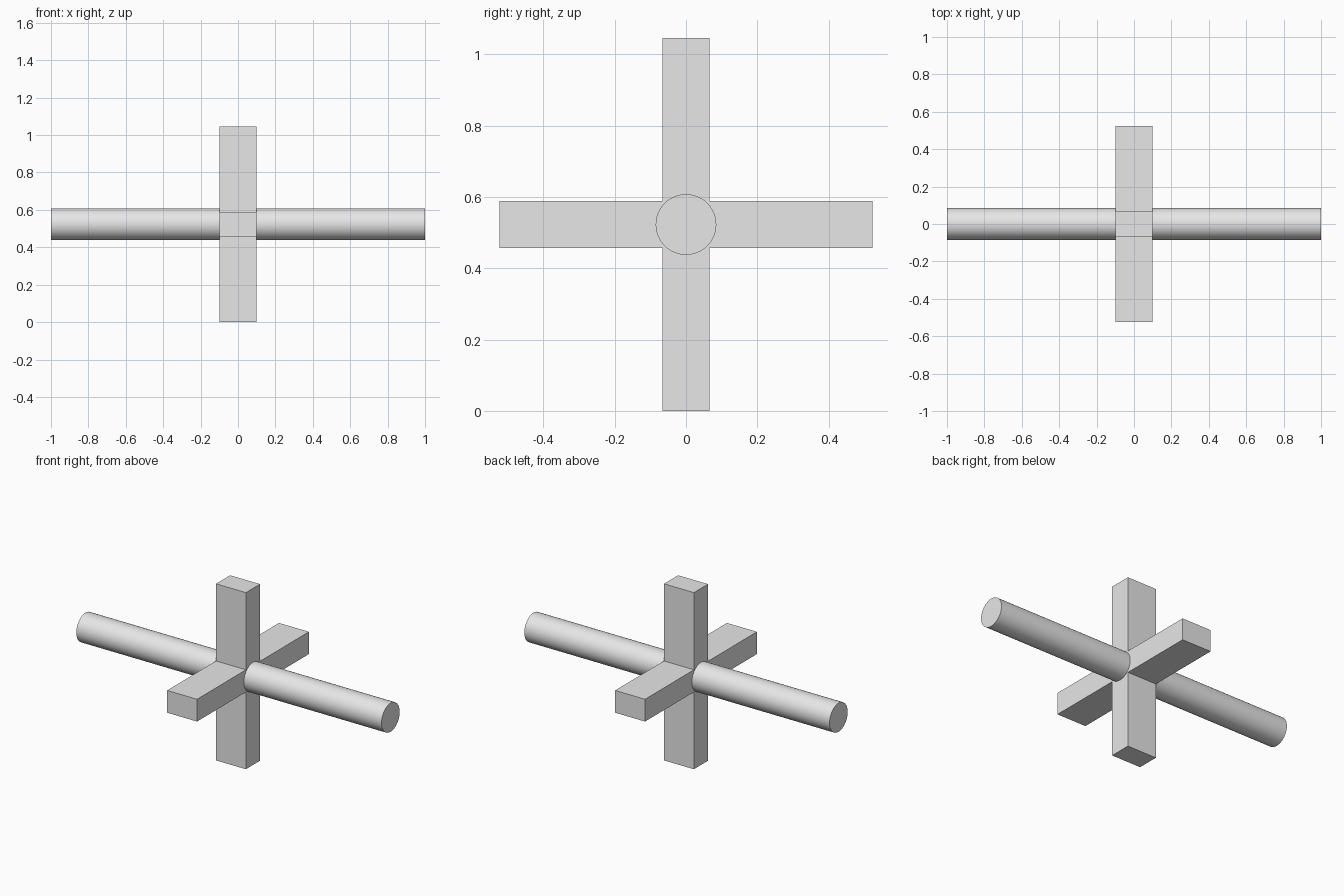
import bpy
import math

if "Cube" in bpy.data.objects:
    bpy.data.objects.remove(bpy.data.objects["Cube"], do_unlink=True)

CENTRE = (0, 0, 0.523)
ARM_LENGTH = 1.046
ARM_THICKNESS = 0.132
ARM_WIDTH = 0.196
ROD_RADIUS = 0.085

grey = bpy.data.materials.new("light_grey")
grey.use_nodes = True
colour = (0.8, 0.8, 0.8, 1)
grey.diffuse_color = colour
grey.node_tree.nodes["Principled BSDF"].inputs["Base Color"].default_value = colour


def finish(name):
    obj = bpy.context.object
    obj.name = name
    obj.data.materials.append(grey)
    return obj


def add_bar(name, size):
    bpy.ops.mesh.primitive_cube_add(size=1, location=CENTRE)
    bar = finish(name)
    bar.scale = size
    bpy.ops.object.transform_apply(location=False, rotation=False, scale=True)


# Square-ended bars forming the cross
add_bar("upright_bar", (ARM_WIDTH, ARM_THICKNESS, ARM_LENGTH))
add_bar("depth_bar", (ARM_WIDTH, ARM_LENGTH, ARM_THICKNESS))

# Round rod through the middle, from side to side
bpy.ops.mesh.primitive_cylinder_add(vertices=64, radius=ROD_RADIUS, depth=2,
                                    location=CENTRE, rotation=(0, math.pi / 2, 0))
finish("cross_rod")
bpy.ops.object.transform_apply(location=False, rotation=True, scale=False)
bpy.ops.object.shade_smooth_by_angle(angle=math.radians(30))
